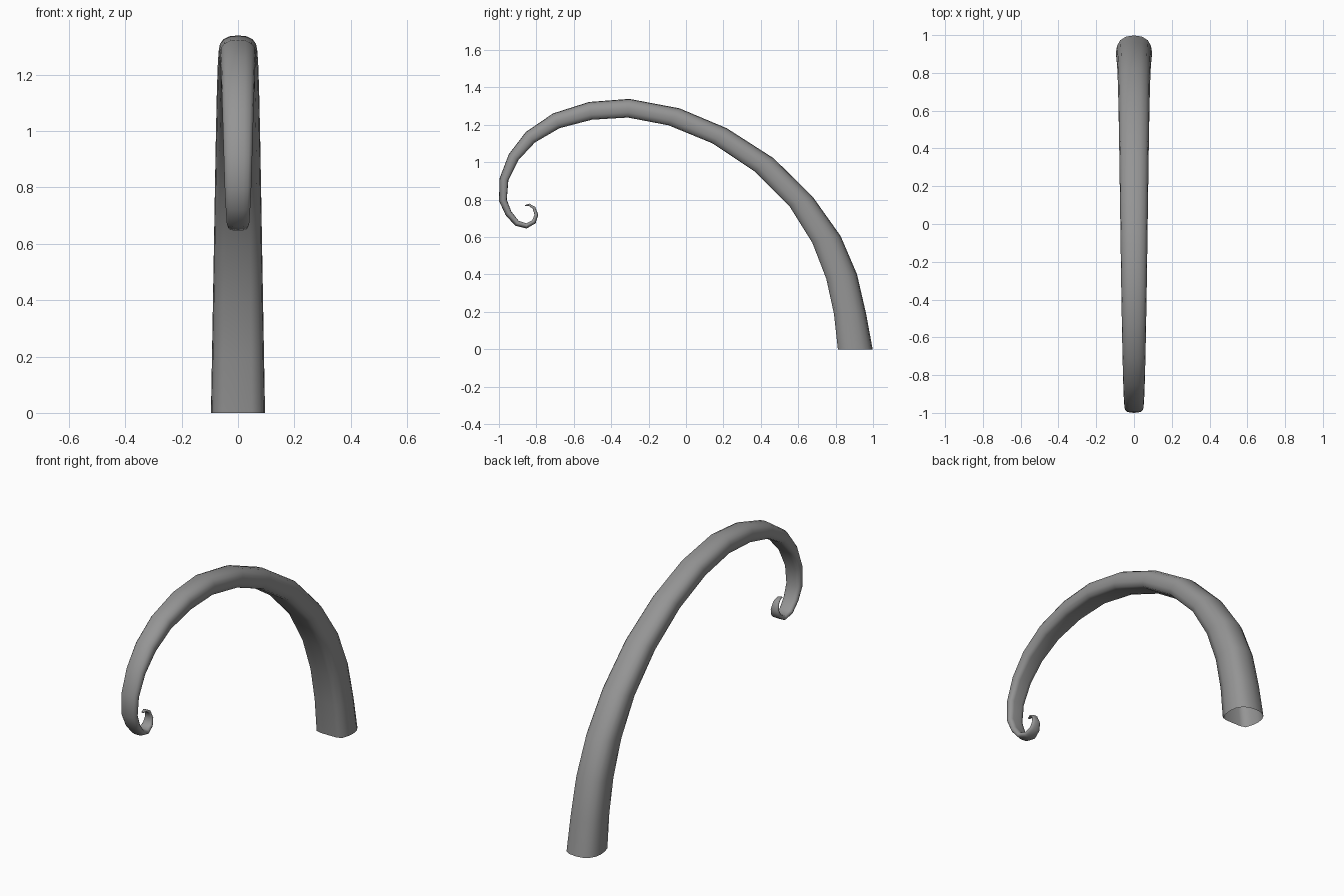
import bpy, bmesh
from mathutils import Vector

if "Cube" in bpy.data.objects:
    bpy.data.objects.remove(bpy.data.objects["Cube"])

# Centre line in the YZ plane: (y, z, half thickness)
PATH = [
    (.905, 0, .093), (.877, .19, .086), (.832, .39, .083), (.751, .588, .078),
    (.615, .791, .067), (.417, .987, .062), (.179, 1.142, .056), (-.064, 1.243, .054),
    (-.307, 1.289, .050), (-.511, 1.275, .048), (-.693, 1.222, .043), (-.832, 1.134, .037),
    (-.922, 1.027, .030), (-.973, .909, .024), (-.979, .797, .021), (-.949, .727, .018),
    (-.904, .674, .016), (-.853, .66, .014), (-.813, .682, .012), (-.80, .72, .010),
    (-.813, .757, .008), (-.84, .773, .006), (-.861, .768, .003),
]

# Half cross-section (sideways, outward): flattened inside, rounded outside
HALF = [(0, -1), (.5, -1), (.82, -.9), (.96, -.45), (1, 0),
        (.94, .4), (.76, .73), (.43, .94), (0, 1)]
SECTION = HALF + [(-u, v) for u, v in HALF[-2:0:-1]]

# Sweep the section along the curl, tapering to the tip
bm = bmesh.new()
rings = []
for i, (y, z, t) in enumerate(PATH):
    if i < 2:                               # level base
        tangent = Vector((0, 1))
    else:                                   # lower rings lag behind the bend
        lo, hi = (i - 2, i - 1) if i < 8 else (i - 1, min(i + 1, len(PATH) - 1))
        a, b = PATH[lo], PATH[hi]
        tangent = Vector((b[0] - a[0], b[1] - a[1])).normalized()
    ny, nz = tangent.y, -tangent.x          # outward side of the bend
    w = .096 - .0035 * i if i < 17 else .036 - .006 * (i - 17)
    rings.append([bm.verts.new((u * w, y + v * t * ny, z + v * t * nz))
                  for u, v in SECTION])

n = len(SECTION)
for r, s in zip(rings, rings[1:]):
    for k in range(n):
        bm.faces.new((r[k], r[(k + 1) % n], s[(k + 1) % n], s[k]))
bmesh.ops.recalc_face_normals(bm, faces=bm.faces)
for f in bm.faces:
    f.smooth = True

mesh = bpy.data.meshes.new("curled_tendril")
bm.to_mesh(mesh)
bm.free()

# Dark grey surface
mat = bpy.data.materials.new("dark_grey")
mat.diffuse_color = (.3, .3, .3, 1)
mat.use_nodes = True
mat.node_tree.nodes["Principled BSDF"].inputs["Base Color"].default_value = mat.diffuse_color
mesh.materials.append(mat)
bpy.context.collection.objects.link(bpy.data.objects.new("curled_tendril", mesh))
